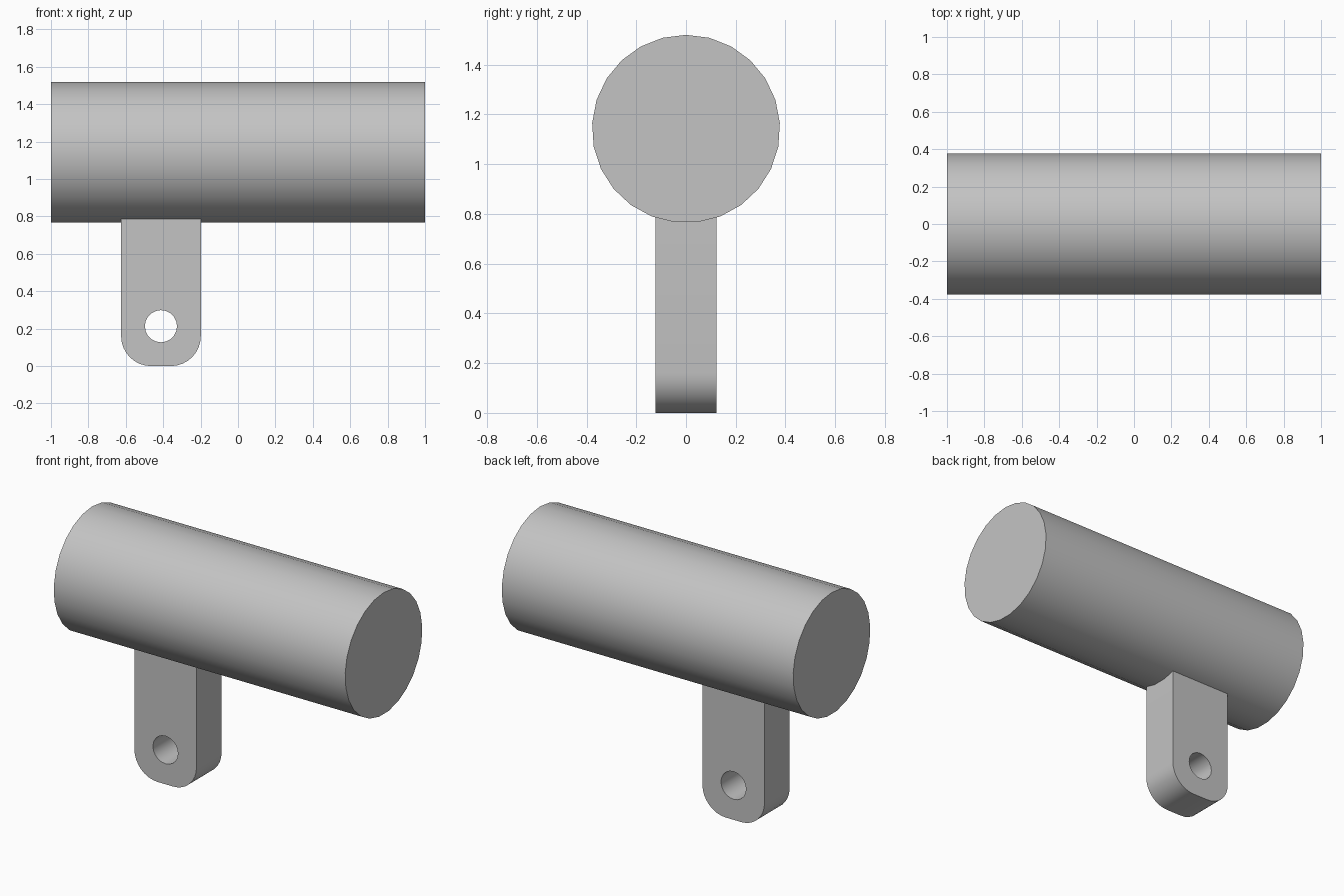
import bpy, bmesh
from math import sin, cos, pi, radians

cube = bpy.data.objects.get("Cube")
if cube:
    bpy.data.objects.remove(cube, do_unlink=True)

grey = bpy.data.materials.new("plain grey")
grey.use_nodes = True
grey.diffuse_color = (0.55, 0.55, 0.55, 1)
grey.node_tree.nodes["Principled BSDF"].inputs["Base Color"].default_value = (0.55, 0.55, 0.55, 1)


def arc(cx, cz, r, start, end, n):
    """Points along an arc, angles in degrees."""
    return [(cx + r * cos(radians(start + (end - start) * i / n)),
             cz + r * sin(radians(start + (end - start) * i / n))) for i in range(n + 1)]


def prism(name, outline, low, high, place):
    """Extrude a closed outline from low to high; place(u, v, w) gives the position."""
    bm = bmesh.new()
    ends = [[bm.verts.new(place(u, v, w)) for u, v in outline] for w in (low, high)]
    for ring in ends:
        bm.faces.new(ring)
    n = len(outline)
    for i in range(n):
        j = (i + 1) % n
        bm.faces.new((ends[0][i], ends[0][j], ends[1][j], ends[1][i]))
    bmesh.ops.recalc_face_normals(bm, faces=bm.faces)
    mesh = bpy.data.meshes.new(name)
    bm.to_mesh(mesh)
    bm.free()
    mesh.materials.append(grey)
    obj = bpy.data.objects.new(name, mesh)
    bpy.context.collection.objects.link(obj)
    return obj


def smooth(obj):
    bpy.ops.object.select_all(action="DESELECT")
    obj.select_set(True)
    bpy.context.view_layer.objects.active = obj
    bpy.ops.object.shade_smooth_by_angle(angle=radians(35))


# Horizontal cylinder
sides = 25
circle = arc(0, 1.142, 0.378, 90, 450, sides)[:-1]
cylinder = prism("cylinder", circle, -1, 1, lambda u, v, w: (w, u, v))
smooth(cylinder)

# Hanging lug with rounded lower corners, set into the cylinder
left, right, top, corner, depth = -0.625, -0.199, 0.80, 0.16, 0.123
outline = [(right, top), (left, top)]
outline += arc(left + corner, corner, corner, 180, 270, 8)
outline += arc(right - corner, corner, corner, 270, 360, 8)
upright = lambda u, v, w: (u, w, v)
lug = prism("lug", outline, -depth, depth, upright)

# Pin hole through the lug
hole = arc(-0.412, 0.213, 0.086, 90, 450, 20)[:-1]
cutter = prism("hole_cutter", hole, -0.3, 0.3, upright)
cutter.hide_render = True
cut = lug.modifiers.new("pin hole", "BOOLEAN")
cut.operation = "DIFFERENCE"
cut.solver = "EXACT"
cut.object = cutter
bpy.context.view_layer.objects.active = lug
bpy.ops.object.modifier_apply(modifier=cut.name)
bpy.data.objects.remove(cutter, do_unlink=True)
smooth(lug)
